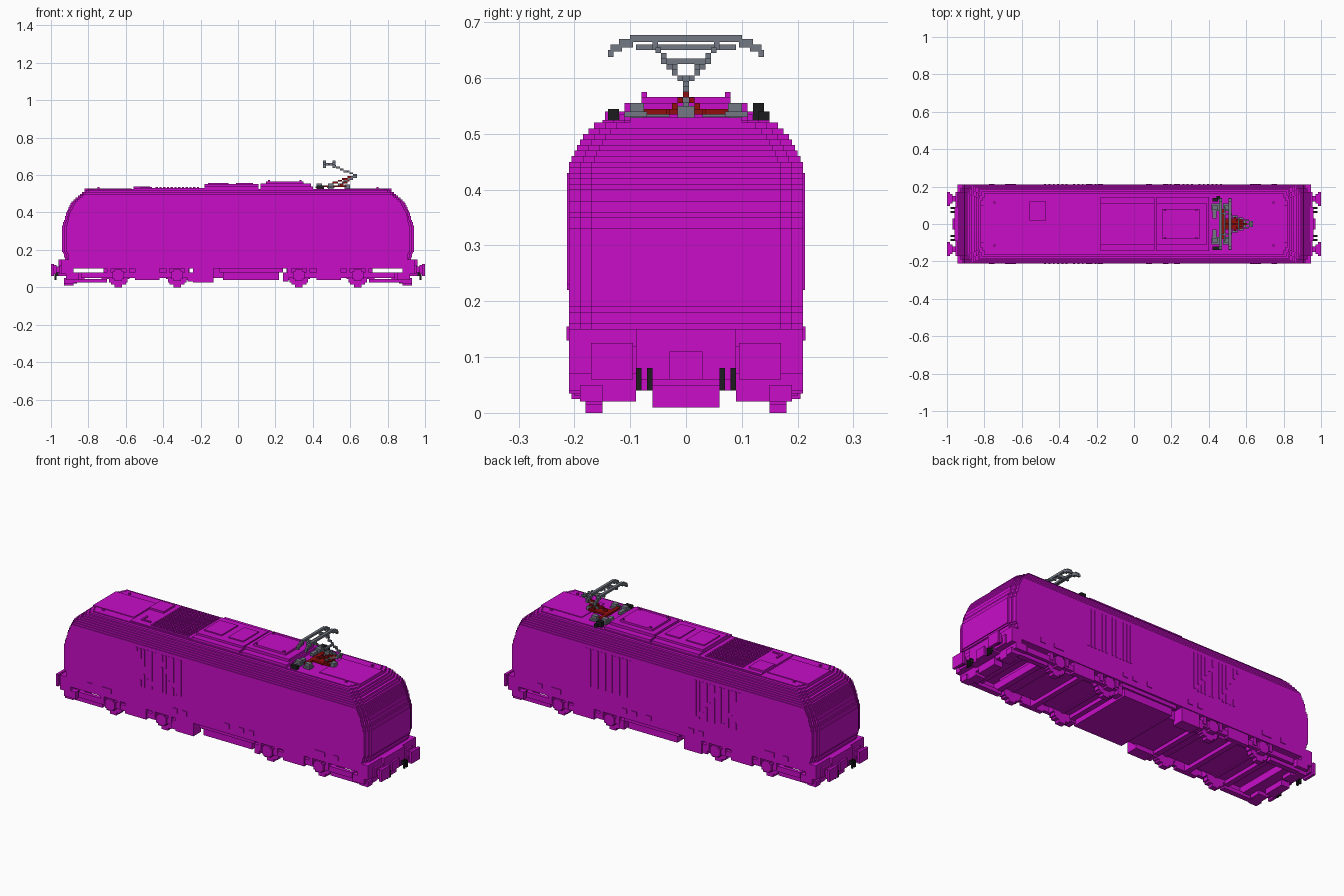
import bpy
import bmesh
import math

cube = bpy.data.objects.get("Cube")
if cube:
    bpy.data.objects.remove(cube, do_unlink=True)

UNIT = 0.01  # size of one block step


def material(name, color):
    mat = bpy.data.materials.new(name)
    mat.use_nodes = True
    rgba = (*color, 1.0)
    mat.diffuse_color = rgba
    mat.node_tree.nodes["Principled BSDF"].inputs["Base Color"].default_value = rgba
    return mat


MAGENTA = material("magenta", (0.58, 0.004, 0.58))
STEEL = material("steel grey", (0.17, 0.19, 0.23))
RED = material("dark red", (0.28, 0.004, 0.004))
BLACK = material("black", (0.012, 0.012, 0.014))


class Part:
    """One object made of axis-aligned blocks, given in block units."""

    def __init__(self, name, mat):
        self.name, self.mat, self.bm = name, mat, bmesh.new()

    def box(self, x0, x1, y0, y1, z0, z1, mirror=""):
        for sx in ((1, -1) if "x" in mirror else (1,)):
            for sy in ((1, -1) if "y" in mirror else (1,)):
                made = bmesh.ops.create_cube(self.bm, size=UNIT)
                for v in made["verts"]:
                    u = v.co / UNIT
                    v.co = (sx * (x0 + x1 + 2 * u.x * (x1 - x0)) / 2 * UNIT,
                            sy * (y0 + y1 + 2 * u.y * (y1 - y0)) / 2 * UNIT,
                            (z0 + z1 + 2 * u.z * (z1 - z0)) / 2 * UNIT)
        return self

    def slab(self, x0, x1, w, z0, z1, mirror=""):
        return self.box(x0, x1, -w, w, z0, z1, mirror)

    def trail(self, a, b, mirror=""):
        # stepped line of single blocks
        n = max(1, round(max(abs(q - p) for p, q in zip(a, b))))
        for i in range(n + 1):
            x, y, z = (round(p + (q - p) * i / n) for p, q in zip(a, b))
            self.box(x - .5, x + .5, y - .5, y + .5, z - .5, z + .5, mirror)
        return self

    def disc(self, x, z, r, y0, y1, mirror=""):
        # stepped wheel made of rows
        for i in range(2 * r):
            half = round(math.sqrt(r * r - (i - r + .5) ** 2))
            self.box(x - half, x + half, y0, y1, z - r + i, z - r + i + 1, mirror)
        return self

    def done(self):
        bmesh.ops.recalc_face_normals(self.bm, faces=self.bm.faces)
        mesh = bpy.data.meshes.new(self.name)
        self.bm.to_mesh(mesh)
        self.bm.free()
        mesh.materials.append(self.mat)
        bpy.context.collection.objects.link(bpy.data.objects.new(self.name, mesh))


def interp(points, z):
    for (z0, v0), (z1, v1) in zip(points, points[1:]):
        if z <= z1:
            return v0 + (v1 - v0) * (z - z0) / (z1 - z0)
    return points[-1][1]


# body shell: stacked layers, narrowing to the roof and sloping at both ends
LENGTH = [(15, 92.5), (20, 94), (32, 94), (39, 92), (45, 89.5), (50, 84), (53, 80)]
WIDTH = [(15, 21), (44.5, 21), (47, 19.8), (50, 18), (53, 14.6)]
body = Part("body_shell", MAGENTA)
for z in range(15, 53):
    length = round(interp(LENGTH, z + .5) * 2) / 2
    width = round(interp(WIDTH, z + .5) * 2) / 2
    top = min(z + 1, 52.5)
    for back, inset in ((2, 0), (1, 2), (0, 4)):
        body.slab(back - length, length - back, width - inset, z, top)
body.slab(-94, 94, 21, 10, 15)
body.done()

# side vents: a plain pair of grilles and a diagonally split pair
vents = Part("side_vents", MAGENTA)


def slat(x, side, z0, z1):
    if z1 - z0 > 1:
        vents.box(x, x + 1, side * 20.8, side * 21.3, z0, z1)


for group in range(2):
    for i in range(6):
        x = -48 + group * 15.5 + i * 2.3
        cut = 41 - 3.6 * i if group == 0 else 39 - 3.2 * i
        for side in (-1, 1):
            if group == 0:
                slat(x, side, cut, 43)
                slat(x, side, 22, min(cut - 3, 22 + 3.6 * i))
            else:
                slat(x, side, cut, 43)
                slat(x, side, 22, cut - 3)
        slat(19 + group * 15.5 + i * 2.3, 1, 22, 43)
vents.done()

# small steps and hatches along the sills
sill = Part("sill_hatches", MAGENTA)
for x, w in ((-76, 3), (-66, 6), (-24, 3), (-18, 3), (8, 3), (17, 3), (23, 3), (65, 6), (75, 3)):
    sill.box(x - w / 2, x + w / 2, 20.8, 21.4, 13, 15.5, "y")
sill.done()

# roof panels and equipment boxes
roof = Part("roof_equipment", MAGENTA)
roof.slab(57, 82, 10, 52, 52.9, "x")
roof.slab(-56, -18, 14.5, 52, 53)
roof.box(-56, -47, 2, 12, 53, 54)
roof.box(-52, -46, -11, -10, 53, 53.6).box(-52, -51, -11, -6, 53, 53.6)
for i in range(12):
    for j in range(13):
        x, y = -44 + 2 * i, -13.5 + 2.1 * j
        roof.box(x, x + 1.2, y, y + 1.2, 53, 53.6)
roof.slab(-18, 11, 14.5, 52, 54).slab(-18, 11, 11, 54, 55.2)
roof.slab(-16, -5, 7, 55, 55.8).slab(-1, 8, 7, 55, 55.8)
roof.slab(12, 40, 14.5, 52, 54).slab(12, 39, 11, 54, 55.5)
roof.slab(15, 35, 8, 55, 56.6)
roof.box(16, 17, 7, 8, 56, 57.5, "y").box(33, 34, 7, 8, 56, 57.5, "y")
roof.box(74, 75, 11, 12, 52, 53.5, "xy")
roof.done()

# end beams with buffers
beam = Part("buffer_beams", MAGENTA)
beam.slab(88, 94.5, 21, 7, 15, "x").slab(92, 95.5, 17, 7, 12, "x")
beam.slab(92, 96, 9, 6, 15, "x").slab(95, 97, 3, 6, 11, "x")
beam.box(94, 97, 12, 15, 8, 11, "xy").box(97, 98.5, 11, 16, 7, 12, "xy")
beam.box(98.5, 100, 9.5, 17, 6, 12.5, "xy")
beam.done()

# snow ploughs and cab steps
plough = Part("ploughs_and_steps", MAGENTA)
plough.slab(88, 93, 6, 1, 5, "x").box(86, 92, 9, 15, 2, 6, "xy")
plough.slab(85, 92, 18, 4, 7, "x")
plough.box(88, 93, 15, 19, 2, 5, "xy").box(85, 92, 18, 21, 4, 8, "xy")
plough.done()

# hanging brake hoses at each end
hoses = Part("brake_hoses", BLACK)
for y in (6, 8):
    hoses.box(95, 98, y, y + 1, 6, 8, "xy").box(97, 98, y, y + 1, 4, 7, "xy")
hoses.done()

# running gear: frames, cross beams and wheels, the same at both ends
frame = Part("bogie_frames", MAGENTA)
frame.slab(26, 72, 15, 6, 10, "x")
frame.box(24, 84, 18, 20, 5, 8, "xy").box(42, 55, 18, 20.5, 4, 10, "xy")
frame.box(70, 88, 16, 19, 2.5, 4.5, "xy").box(24, 27, 15, 20, 3, 8, "xy")
for x in (25, 47, 70, 82):
    frame.slab(x, x + 3, 18, 4, 8, "x")
frame.done()
wheels = Part("wheels", MAGENTA)
for x in (32.5, 64):
    wheels.disc(x, 6.5, 6, 15, 18, "xy").disc(x, 6.5, 3, 18, 21, "xy")
    wheels.box(x - 2, x + 2, 15, 18, 0, 2, "xy").slab(x - 1, x + 1, 15, 5.5, 7.5, "x")
    wheels.box(x - 6, x - 4, 18, 20.5, 6, 10, "xy").box(x + 4, x + 6, 18, 20.5, 6, 10, "xy")
wheels.done()

# under-floor boxes
under = Part("underfloor_boxes", MAGENTA)
under.slab(-8, 22, 19, 4, 10).slab(-24, -8, 15, 5, 10)
under.box(-24, -13, 14, 20.5, 2.5, 10, "y").box(-10, 24, 18, 20, 8, 10, "y")
under.done()

# pantograph: base, insulators, folding arms and contact head
base = Part("pantograph_base", RED)
base.slab(46, 58, 3, 53.5, 54.5).box(46, 48, 3, 8, 53.5, 54.5, "y")
base.trail((49, 0, 55), (60, 0, 59)).trail((54, 3, 54), (59, 0, 57), "y")
base.done()
insulators = Part("roof_insulators", STEEL)
for x in (42, 48):
    insulators.box(x, x + 3, 7.5, 10, 52, 55.5, "y").box(x - .5, x + 3.5, 7, 11, 53, 54, "y")
insulators.box(42, 44, 3, 10, 53, 54.5, "y").box(57, 60, -1.5, 1.5, 52, 55)
insulators.done()
arms = Part("pantograph_arms", STEEL)
arms.trail((52, 0, 54), (63, 0, 59)).trail((53, 0, 54), (62, 0, 60))
arms.trail((63, 1, 60), (51, 5, 65), "y").trail((56, 0, 63), (56, 3, 63), "y")
arms.done()
head = Part("pantograph_head", STEEL)
for x in (45.5, 50.5):
    head.slab(x, x + 1.5, 10, 66.5, 67.7).box(x, x + 1.5, 9.5, 12, 65.5, 67, "y")
    head.box(x, x + 1.5, 11.5, 13.5, 64.8, 66, "y").box(x, x + 1.5, 13, 14, 63.8, 65, "y")
head.slab(48, 49, 9, 65, 66).box(46, 52, 5, 6, 65, 66.5, "y")
head.done()

# dark roof fittings beside the pantograph
fittings = Part("roof_fittings", BLACK)
fittings.box(42, 45, 12, 14, 52, 55.5).box(44, 46, 13, 15, 52, 54)
fittings.box(42, 46, -14, -12, 51.5, 54.5)
fittings.done()
